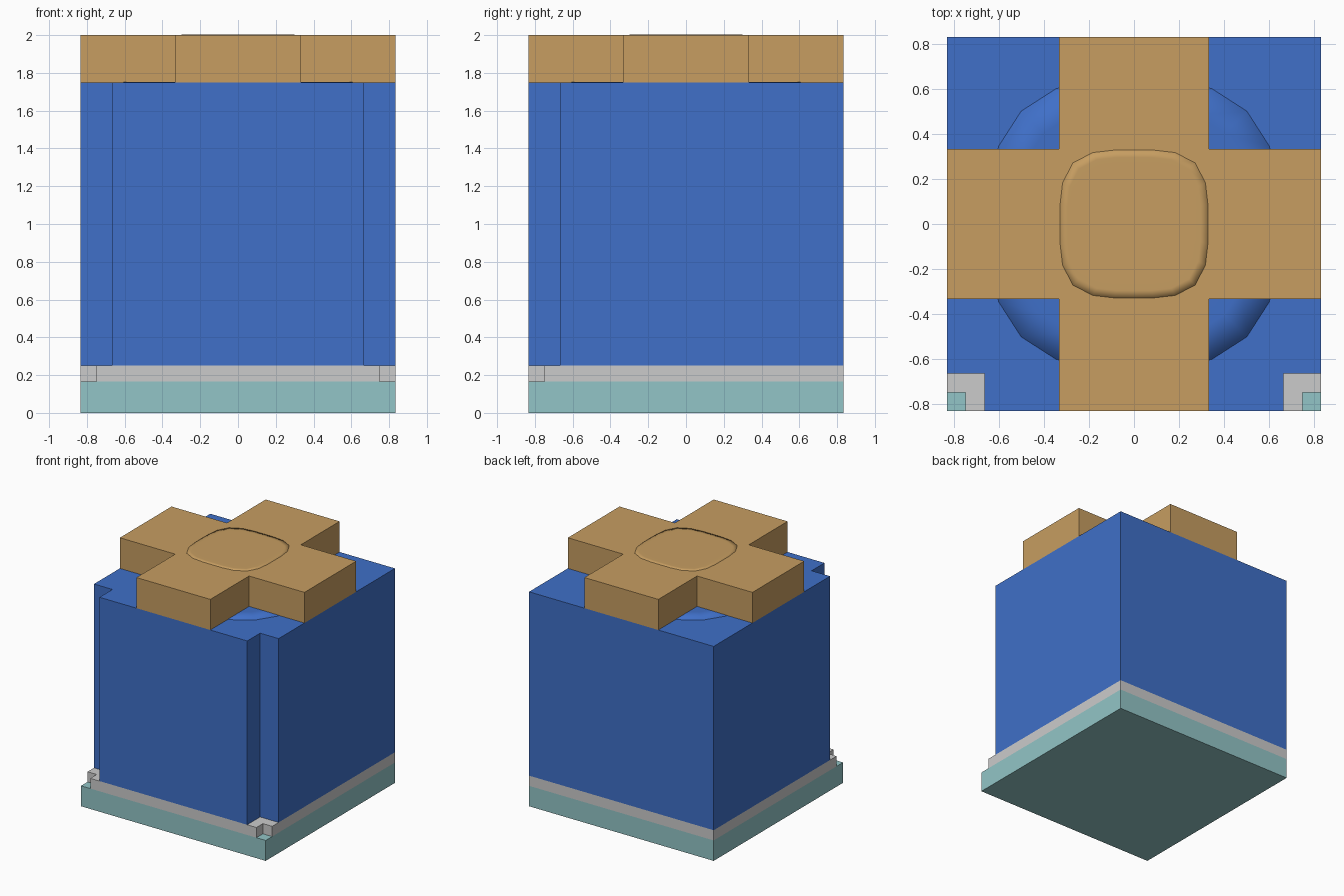
import bpy, bmesh, math

if "Cube" in bpy.data.objects:
    bpy.data.objects.remove(bpy.data.objects["Cube"])

U = 1 / 12          # modelling unit
H = 10 * U          # half width of the block


def material(name, rgb):
    m = bpy.data.materials.new(name)
    m.diffuse_color = (*rgb, 1)
    m.use_nodes = True
    m.node_tree.nodes["Principled BSDF"].inputs["Base Color"].default_value = m.diffuse_color
    return m


BLUE = material("blue", (0.05, 0.16, 0.58))
TAN = material("tan", (0.57, 0.34, 0.12))
TEAL = material("teal", (0.29, 0.56, 0.57))


def finish(name, bm, mat, smooth=False):
    bmesh.ops.recalc_face_normals(bm, faces=bm.faces)
    for f in bm.faces:
        f.smooth = smooth
    me = bpy.data.meshes.new(name)
    bm.to_mesh(me)
    bm.free()
    ob = bpy.data.objects.new(name, me)
    bpy.context.collection.objects.link(ob)
    if mat:
        me.materials.append(mat)
    return ob


def prism(name, outline, z0, z1, mat=None):
    bm = bmesh.new()
    face = bm.faces.new([bm.verts.new((x, y, z0)) for x, y in outline])
    top = bmesh.ops.extrude_face_region(bm, geom=[face], use_keep_orig=True)["geom"]
    bmesh.ops.translate(bm, vec=(0, 0, z1 - z0),
                        verts=[v for v in top if isinstance(v, bmesh.types.BMVert)])
    return finish(name, bm, mat)


def notched(n):
    """Square outline with both front corners cut by n."""
    right = [(H - n, -H), (H - n, n - H), (H, n - H), (H, H)]
    return right + [(-x, y) for x, y in reversed(right)]


def rounded_core(name, half, power, rings, mat):
    """Buried rounded block whose soft-shaded top is flush with the surface."""
    bm = bmesh.new()
    n = 24
    loops = []
    for scale, z in rings:
        loop = []
        for i in range(n):
            a = 2 * math.pi * i / n
            c, s = math.cos(a), math.sin(a)
            r = half * scale / (abs(c) ** power + abs(s) ** power) ** (1 / power)
            loop.append(bm.verts.new((r * c, r * s, z)))
        loops.append(loop)
    for a, b in zip(loops, loops[1:]):
        for i in range(n):
            j = (i + 1) % n
            bm.faces.new((a[i], a[j], b[j], b[i]))
    bm.faces.new(loops[0])
    bm.faces.new(loops[-1])
    return finish(name, bm, mat, True)


# Stacked base: square slab, then a trim layer with small front notches
prism("base_slab", [(-H, -H), (H, -H), (H, H), (-H, H)], 0, 2 * U, TEAL)
prism("base_trim", notched(U), 2 * U, 3 * U)

# Main block with larger notches on the front corners
prism("body", notched(2 * U), 3 * U, 21 * U, BLUE)

# Cross-shaped lid
a = 4 * U
arm = [(H, -a), (H, a), (a, a)]
cross = []
for k in range(4):
    c, s = (1, 0, -1, 0)[k], (0, 1, 0, -1)[k]
    cross += [(x * c - y * s, x * s + y * c) for x, y in arm]
prism("cross_lid", cross, 21 * U, 24 * U, TAN)

# Rounded cores just breaking the top surfaces
z = 21 * U
rounded_core("body_core", 0.65, 2.7,
             [(1.0, z - 0.12), (1.0, z + 0.001), (0.8, z + 0.002), (0.7, z + 0.002)], BLUE)
z = 24 * U
rounded_core("lid_core", 0.33, 3.6,
             [(1.0, z - 0.06), (1.0, z + 0.001), (0.9, z + 0.002), (0.8, z + 0.002)], TAN)
